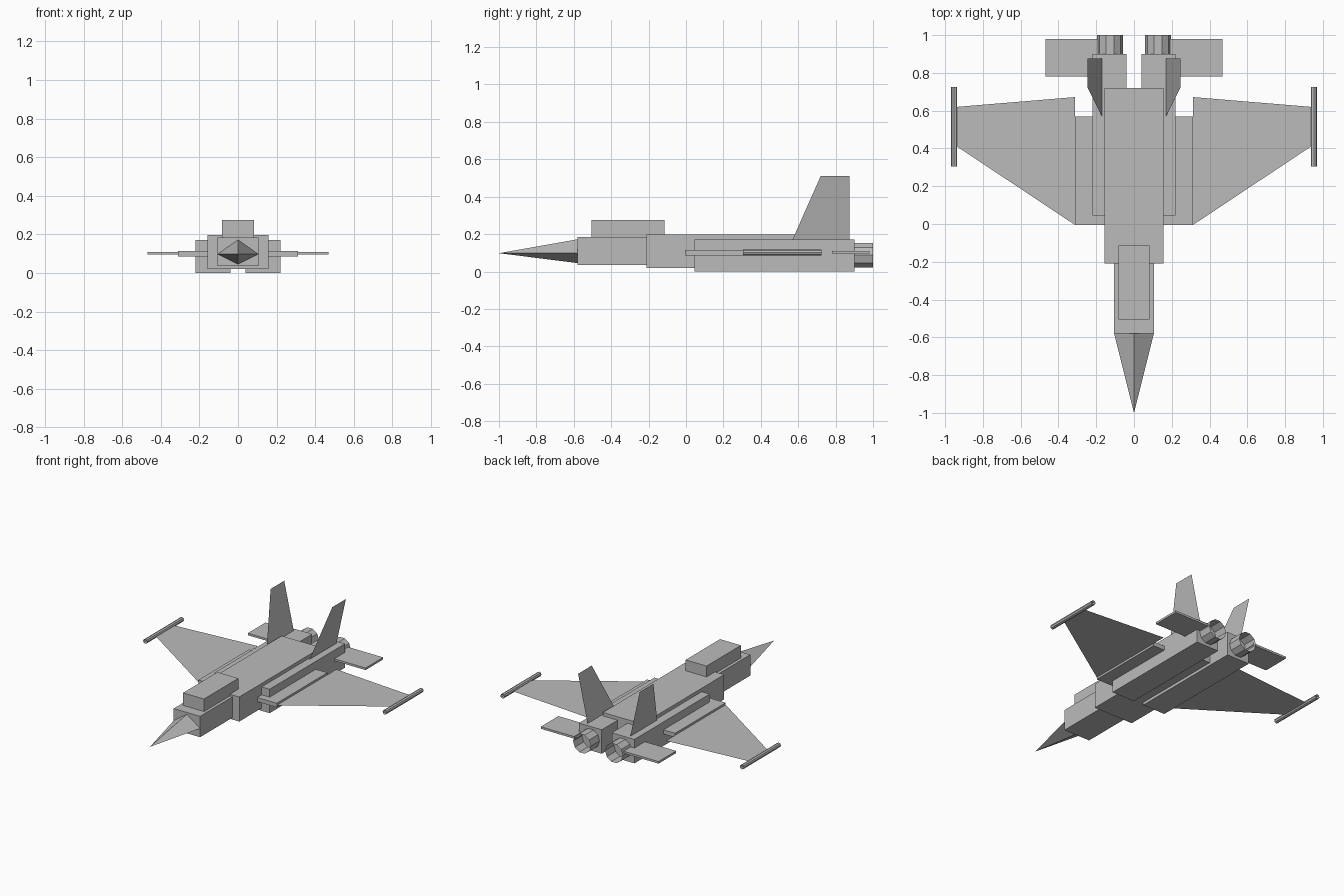
import bpy
import math

old = bpy.data.objects.get("Cube")
if old:
    bpy.data.objects.remove(old, do_unlink=True)

grey = bpy.data.materials.new("plain_grey")
grey.use_nodes = True
COLOUR = (0.5, 0.5, 0.5, 1)
grey.diffuse_color = COLOUR
grey.node_tree.nodes["Principled BSDF"].inputs["Base Color"].default_value = COLOUR


def add_mesh(name, verts, faces):
    mesh = bpy.data.meshes.new(name)
    mesh.from_pydata(verts, [], faces)
    mesh.materials.append(grey)
    obj = bpy.data.objects.new(name, mesh)
    bpy.context.collection.objects.link(obj)
    return obj


def box(name, xs, ys, zs):
    """Box between pairs of limits."""
    verts = [(x, y, z) for x in sorted(xs) for y in ys for z in zs]
    faces = [(0, 1, 3, 2), (4, 6, 7, 5), (0, 4, 5, 1),
             (2, 3, 7, 6), (0, 2, 6, 4), (1, 5, 7, 3)]
    return add_mesh(name, verts, faces)


def tube(name, x, z, radius, ys, sides):
    """Open-ended tube along y."""
    verts = []
    for y in ys:
        for i in range(sides):
            a = 2 * math.pi * i / sides
            verts.append((x + radius * math.cos(a), y, z + radius * math.sin(a)))
    faces = [(i, (i + 1) % sides, (i + 1) % sides + sides, i + sides)
             for i in range(sides)]
    return add_mesh(name, verts, faces)


def sheet(name, points):
    """Single flat panel."""
    return add_mesh(name, points, [tuple(range(len(points)))])


# Fuselage and canopy
box("front_fuselage", (-0.105, 0.105), (-0.58, -0.21), (0.035, 0.185))
box("main_fuselage", (-0.157, 0.157), (-0.21, 0.72), (0.02, 0.197))
box("canopy", (-0.083, 0.083), (-0.505, -0.115), (0.18, 0.275))

# Four-sided nose
base = [(0.105, -0.58, 0.098), (0, -0.58, 0.172),
        (-0.105, -0.58, 0.098), (0, -0.58, 0.045)]
add_mesh("nose_cone", base + [(0, -1, 0.098)],
         [(0, 1, 4), (1, 2, 4), (2, 3, 4), (3, 0, 4), (3, 2, 1, 0)])

# Paired parts
for side, s in (("left", 1), ("right", -1)):
    box(side + "_engine", (s * 0.04, s * 0.22), (0.045, 0.9), (0, 0.172))
    box(side + "_wing_root", (s * 0.15, s * 0.312), (-0.005, 0.57), (0.085, 0.115))
    box(side + "_tailplane", (s * 0.19, s * 0.468), (0.78, 0.98), (0.095, 0.11))
    tube(side + "_nozzle", s * 0.127, 0.087, 0.07, (0.9, 1.0), 10)
    tube(side + "_tip_rail", s * 0.952, 0.102, 0.016, (0.305, 0.725), 8)

    wing = [(s * 0.312, -0.005, 0.1), (s * 0.937, 0.41, 0.1),
            (s * 0.937, 0.62, 0.1), (s * 0.312, 0.672, 0.1)]
    fin = [(s * 0.17, 0.57, 0.172), (s * 0.17, 0.875, 0.172),
           (s * 0.245, 0.875, 0.51), (s * 0.245, 0.72, 0.51)]
    sheet(side + "_wing", wing if s > 0 else wing[::-1])
    sheet(side + "_fin", fin if s > 0 else fin[::-1])
